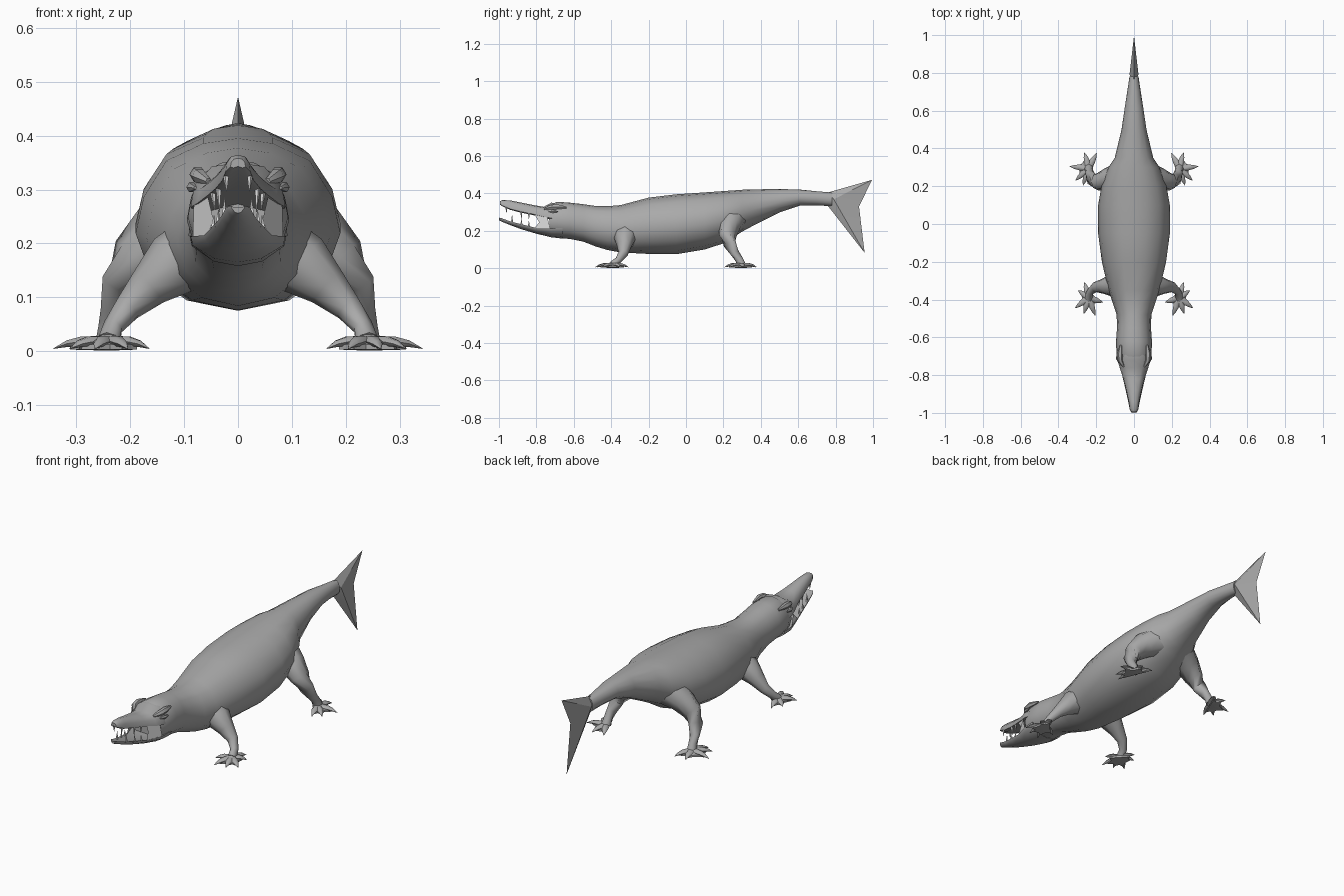
import bpy, bmesh, math
from mathutils import Vector

if "Cube" in bpy.data.objects:
    bpy.data.objects.remove(bpy.data.objects["Cube"])


def material(name, c):
    m = bpy.data.materials.new(name)
    m.diffuse_color = (*c, 1)
    m.use_nodes = True
    m.node_tree.nodes["Principled BSDF"].inputs["Base Color"].default_value = m.diffuse_color
    return m


SKIN = material("grey skin", (0.40, 0.40, 0.40))
IVORY = material("white mouth", (0.85, 0.85, 0.85))


def finish(name, bm, mat=SKIN, mirror=False, angle=50):
    bmesh.ops.recalc_face_normals(bm, faces=bm.faces)
    me = bpy.data.meshes.new(name)
    bm.to_mesh(me)
    bm.free()
    me.materials.append(mat)
    ob = bpy.data.objects.new(name, me)
    bpy.context.collection.objects.link(ob)
    bpy.ops.object.select_all(action='DESELECT')
    ob.select_set(True)
    bpy.context.view_layer.objects.active = ob
    bpy.ops.object.shade_smooth_by_angle(angle=math.radians(angle))
    if mirror:
        mod = ob.modifiers.new("mirror", 'MIRROR')
        mod.use_mirror_merge = False
    return ob


def bridge(bm, rings):
    for a, b in zip(rings, rings[1:]):
        n = len(a)
        for i in range(n):
            bm.faces.new((a[i], a[(i + 1) % n], b[(i + 1) % n], b[i]))
    bm.faces.new(rings[0])
    bm.faces.new(rings[-1])


def loft(name, half, stations):
    """Symmetric skin along y; stations are (y, half width, top, bottom)."""
    outline = half + [(-x, t) for x, t in half[-2:0:-1]]
    bm = bmesh.new()
    bridge(bm, [[bm.verts.new((x * w, y, lo + t * (hi - lo))) for x, t in outline]
                for y, w, hi, lo in stations])
    return finish(name, bm)


def tube(bm, path, sides, squash=1.0):
    """Tapered tube through (x, y, z, radius) points."""
    pts = [Vector(p[:3]) for p in path]
    rings = []
    for i, p in enumerate(pts):
        d = (pts[min(i + 1, len(pts) - 1)] - pts[max(i - 1, 0)]).normalized()
        ref = Vector((0, 0, 1)) if abs(d.z) < 0.85 else Vector((0, 1, 0))
        u = d.cross(ref).normalized()
        v = u.cross(d)
        r = path[i][3]
        rings.append([bm.verts.new(p + u * r * math.cos(a) + v * r * squash * math.sin(a))
                      for a in (2 * math.pi * k / sides for k in range(sides))])
    bridge(bm, rings)


# Body, neck and tail
loft("body", [(0, 1), (.34, .97), (.70, .87), (.92, .66), (1, .45), (.86, .22), (.5, .06), (0, 0)], [
    (-.73, .080, .335, .175), (-.69, .093, .355, .162), (-.62, .095, .350, .156), (-.55, .090, .342, .142),
    (-.48, .092, .332, .115), (-.42, .112, .331, .097), (-.35, .135, .337, .084), (-.20, .170, .377, .076),
    (-.05, .190, .395, .075), (.10, .190, .405, .100), (.20, .172, .412, .132), (.30, .135, .419, .195),
    (.35, .102, .421, .222), (.50, .066, .423, .298), (.61, .050, .420, .335), (.70, .036, .411, .336),
    (.78, .024, .404, .331)])

# Jaws
loft("upper_jaw", [(0, 1), (.55, .92), (.92, .55), (1, .1), (.6, 0), (0, .15)], [
    (-.66, .080, .345, .250), (-.72, .088, .350, .258), (-.76, .076, .328, .268), (-.82, .056, .338, .284),
    (-.88, .042, .350, .296), (-.94, .029, .362, .312), (-.98, .023, .364, .330), (-.995, .014, .358, .340)])
loft("lower_jaw", [(0, .75), (.7, .8), (1, 1), (.95, .65), (.5, .15), (0, 0)], [
    (-.66, .090, .215, .158), (-.72, .088, .213, .165), (-.80, .063, .215, .184), (-.88, .044, .235, .208),
    (-.94, .031, .250, .230), (-.985, .022, .267, .248), (-1.0, .012, .270, .256)])

# Cheek membranes at the mouth corners
bm = bmesh.new()
bm.faces.new([bm.verts.new(p) for p in ((.084, -.725, .21), (.056, -.81, .213), (.046, -.785, .245),
                                        (.056, -.81, .288), (.082, -.74, .27))])
finish("cheek", bm, IVORY, True)

# Teeth
bm = bmesh.new()
for x, y, z, tip in ((.026, -.93, .245, .285), (.038, -.88, .230, .262), (.047, -.84, .222, .252),
                     (.022, -.96, .325, .295), (.036, -.88, .305, .258), (.046, -.84, .295, .262)):
    tube(bm, [(x, y, z, .006), (x * .95, y, tip, .0006)], 5)
finish("teeth", bm, IVORY, True)

# Brow ridges and eyes
bm = bmesh.new()
tube(bm, [(.055, -.755, .315, .006), (.072, -.725, .325, .014), (.075, -.69, .328, .015), (.07, -.64, .325, .006)], 6)
finish("brow", bm, SKIN, True)
bm = bmesh.new()
tube(bm, [(.079, -.735, .303, .003), (.086, -.712, .304, .010), (.088, -.685, .302, .003)], 6)
finish("eye", bm, SKIN, True)

# Legs
LEGS = {
    "front_leg": [(.07, -.32, .19, .065), (.12, -.325, .16, .060), (.165, -.33, .12, .040),
                  (.205, -.335, .08, .027), (.232, -.36, .045, .019), (.24, -.39, .018, .022)],
    "rear_leg": [(.08, .25, .26, .075), (.14, .235, .225, .062), (.19, .225, .175, .047),
                 (.220, .235, .125, .034), (.232, .262, .08, .024), (.238, .285, .045, .021), (.24, .295, .018, .024)]}
for name, path in LEGS.items():
    bm = bmesh.new()
    tube(bm, path, 8)
    finish(name, bm, SKIN, True)

# Webbed feet with clawed toes
FEET = {
    "front_foot": ((.24, -.39), [(.165, -.415), (.205, -.485), (.265, -.475), (.312, -.445), (.295, -.352), (.262, -.308)]),
    "rear_foot": ((.24, .295), [(.27, .205), (.31, .230), (.342, .305), (.262, .378), (.198, .375)])}
for name, ((cx, cy), tips) in FEET.items():
    bm = bmesh.new()
    for tx, ty in tips:
        dx, dy = tx - cx, ty - cy
        tube(bm, [(cx, cy, .018, .018), (cx + dx * .5, cy + dy * .5, .018, .015),
                  (cx + dx * .75, cy + dy * .75, .014, .010), (tx, ty, .005, .001)], 6, .7)
    # web: low fan with dips between neighbouring toes
    rim = []
    for i, (tx, ty) in enumerate(tips):
        rim.append((cx + (tx - cx) * .7, cy + (ty - cy) * .7))
        if i + 1 < len(tips):
            mx, my = (tx + tips[i + 1][0]) / 2, (ty + tips[i + 1][1]) / 2
            rim.append((cx + (mx - cx) * .55, cy + (my - cy) * .55))
    low = [bm.verts.new((x, y, .003)) for x, y in rim]
    high = [bm.verts.new((x, y, .012)) for x, y in rim]
    top, base = bm.verts.new((cx, cy, .036)), bm.verts.new((cx, cy, .001))
    n = len(rim)
    for i in range(n):
        j = (i + 1) % n
        bm.faces.new((high[i], high[j], top))
        bm.faces.new((low[j], low[i], base))
        bm.faces.new((low[i], low[j], high[j], high[i]))
    finish(name, bm, SKIN, True)

# Forked tail fin
bm = bmesh.new()
rim = [bm.verts.new((0, y, z)) for y, z in ((.76, .405), (.995, .472), (.925, .33), (.955, .082), (.76, .331))]
for s in (1, -1):
    c = bm.verts.new((s * .024, .79, .368))
    for i in range(5):
        bm.faces.new((rim[i], rim[(i + 1) % 5], c))
finish("tail_fin", bm, SKIN, False, 30)
